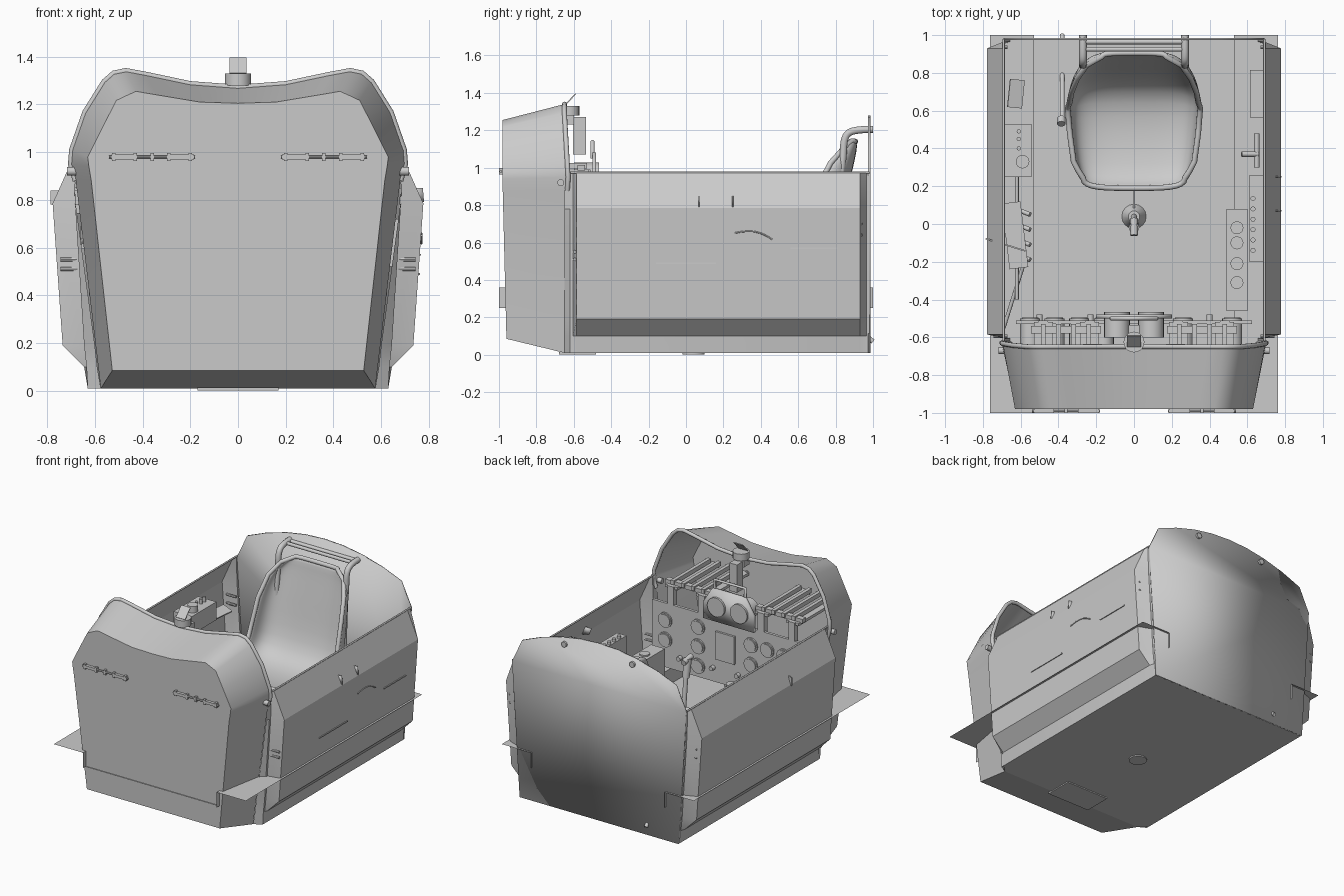
import bpy, math
from mathutils import Vector

if "Cube" in bpy.data.objects:
    bpy.data.objects.remove(bpy.data.objects["Cube"])


def mesh(name, verts, faces, angle=35, thick=0):
    me = bpy.data.meshes.new(name)
    me.from_pydata(verts, [], faces)
    ob = bpy.data.objects.new(name, me)
    bpy.context.collection.objects.link(ob)
    if thick:
        m = ob.modifiers.new("thickness", 'SOLIDIFY')
        m.thickness, m.offset = thick, 0
    bpy.ops.object.select_all(action='DESELECT')
    ob.select_set(True)
    bpy.context.view_layer.objects.active = ob
    bpy.ops.object.shade_smooth_by_angle(angle=math.radians(angle))
    return ob


def loft(name, rows, angle=35, thick=0):
    n = len(rows[0])
    faces = [(i*n+j, i*n+j+1, (i+1)*n+j+1, (i+1)*n+j)
             for i in range(len(rows)-1) for j in range(n-1)]
    return mesh(name, [p for r in rows for p in r], faces, angle, thick)


def box(name, c, s, rot=(0, 0, 0)):
    v = [(x*s[0]/2, y*s[1]/2, z*s[2]/2) for x in (-1, 1) for y in (-1, 1) for z in (-1, 1)]
    f = [(0, 1, 3, 2), (4, 6, 7, 5), (0, 4, 5, 1), (2, 3, 7, 6), (0, 2, 6, 4), (1, 5, 7, 3)]
    ob = mesh(name, v, f)
    ob.location, ob.rotation_euler = c, rot
    return ob


def rod(name, a, b, r, r2=None, n=16):
    a, b = Vector(a), Vector(b)
    q = (b-a).to_track_quat('Z', 'Y')
    r2 = r if r2 is None else r2
    ring = [(math.cos(k*math.tau/n), math.sin(k*math.tau/n)) for k in range(n)]
    v = [a+q @ Vector((x*r, y*r, 0)) for x, y in ring] + [b+q @ Vector((x*r2, y*r2, 0)) for x, y in ring]
    f = [(k, (k+1) % n, n+(k+1) % n, n+k) for k in range(n)]
    return mesh(name, v, f + [tuple(range(n-1, -1, -1)), tuple(range(n, 2*n))])


def tube(name, pts, r, cyclic=False, kind='POLY'):
    cu = bpy.data.curves.new(name, 'CURVE')
    cu.dimensions, cu.bevel_depth, cu.bevel_resolution, cu.use_fill_caps = '3D', r, 3, True
    sp = cu.splines.new(kind)
    sp.points.add(len(pts)-1)
    for p, c in zip(sp.points, pts):
        p.co = (*c, 1)
    if kind == 'NURBS':
        sp.order_u, sp.use_endpoint_u = 3, True
    sp.use_cyclic_u = cyclic
    ob = bpy.data.objects.new(name, cu)
    bpy.context.collection.objects.link(ob)


def both(half):
    return [(-x, z) for x, z in half] + [(x, z) for x, z in reversed(half) if x > 0]


# front hood: flat nose plate, flared shell and rolled rear rim
rim = both([(.575, .01), (.68, .88), (.70, .95), (.695, 1.01), (.64, 1.167), (.56, 1.295),
            (.52, 1.33), (.47, 1.34), (.39, 1.325), (.2, 1.285), (0, 1.27)])
nose = both([(.527, .085), (.615, .88), (.625, .94), (.63, .98), (.57, 1.10), (.51, 1.217),
             (.47, 1.236), (.427, 1.255), (.34, 1.24), (.16, 1.21), (0, 1.205)])
R = [(x, -.65 + .02*max(0, 1-abs(z-.95)/.35), z) for x, z in rim]
N = [(x, -.98+.02*(z < .1), z) for x, z in nose]
loft("hood_shell", [N+N[:1], R+R[:1]], 30)
mesh("nose_plate", N, [tuple(range(len(N)))])
tube("hood_rim", R[1:-1], .013)

# side skins with bulged panel between y -0.59 and 0.93
start = [(.575, .01), (.59, .1), (.6, .19), (.68, .78), (.69, .98)]
flat = [(.63, .01), (.635, .1), (.645, .19), (.683, .78), (.69, .98)]
bulge = [(.63, .01), (.645, .1), (.735, .19), (.777, .785), (.69, .98)]
for s in (-1, 1):
    rows = [[(s*x, y, z) for x, z in sec] for sec, y in
            ((start, -.65), (flat, -.62), (flat, -.605), (bulge, -.585), (bulge, .93), (flat, .965), (flat, .98))]
    loft("side_skin", rows, 25)
    tube("sill_edge", [(s*.69, -.62, .975), (s*.69, .98, .975)], .006)
    rod("canopy_pin", (s*.655, -.67, .92), (s*.717, -.67, .92), .018)
    # stepped floor shelf
    loft("floor_shelf", [[(s*.53, y, .25), (s*.53, y, .36), (s*.762, y, .36)] for y in (-1, 1)])
    # panel hinges at front and rear
    for y, z in ((-.595, .55), (-.595, .51), (.935, .70), (.935, .64)):
        rod("panel_rivet", (s*.67, y, z), (s*.745, y, z), .009, n=8)

# belly, floor, rear bulkhead
mesh("belly", [(-.575, -.65, .01), (.575, -.65, .01), (.63, -.6, .01), (.63, .98, .01),
               (-.63, .98, .01), (-.63, -.6, .01)], [(0, 5, 4, 3, 2, 1)])
rod("belly_port", (0, .04, .002), (0, .04, .03), .06)
box("belly_hatch", (0, -.58, .008), (.34, .2, .012))
mesh("floor", [(-.53, -.97, .25), (.53, -.97, .25), (.53, .975, .25), (-.53, .975, .25)], [(0, 1, 2, 3)])
back = both([(.63, .01), (.69, .97), (.61, 1.14), (.46, 1.20), (.3, 1.245), (.15, 1.27), (0, 1.278)])
mesh("rear_bulkhead", [(x, .98, z) for x, z in back], [tuple(range(len(back)))], thick=.012)

# bucket seat
path = [(.19, .54), (.21, .49), (.30, .45), (.48, .43), (.66, .45), (.76, .53),
        (.81, .68), (.845, .85), (.88, 1.0), (.90, 1.09), (.905, 1.14)]
width = [.27, .29, .32, .34, .35, .35, .34, .33, .30, .25, .17]
depth = [.06, .10, .14, .16, .17, .17, .17, .15, .11, .06, .02]
rows = []
for i, (y, z) in enumerate(path):
    a, b = path[max(i-1, 0)], path[min(i+1, len(path)-1)]
    t = Vector((b[0]-a[0], b[1]-a[1])).normalized()
    row = []
    for k in range(-8, 9):
        u = k/8
        d = depth[i]*abs(u)**3.2
        row.append((width[i]*math.sin(u*math.pi/2), y-t.y*d, z+t.x*d))
    rows.append(row)
seat = loft("seat", rows, 80, .025)
seat.modifiers.new("smooth", 'SUBSURF').levels = 1
seat.modifiers["smooth"].render_levels = 1
border = rows[0] + [r[-1] for r in rows[1:]] + rows[-1][-2::-1] + [r[0] for r in rows[-2:0:-1]]
tube("seat_rim", border, .015, True)

# head guard frame behind the seat
for s in (-1, 1):
    tube("guard_tube", [(s*.27, 1, 1.205), (s*.27, .90, 1.205), (s*.27, .845, 1.17), (s*.27, .84, 1.05),
                        (s*.27, .82, .9), (s*.27, .80, .3)], .02, kind='NURBS')
    rod("seat_support", (s*.2, .6, .25), (s*.2, .6, .45), .02)
rod("guard_bar", (-.27, .965, 1.2), (.27, .965, 1.2), .014)
rod("guard_bar", (-.27, .925, 1.2), (.27, .925, 1.2), .012)
rod("floor_lever", (-.38, 1, .07), (-.38, .55, .44), .013)
rod("floor_lever_knob", (-.385, .56, .43), (-.385, .53, .455), .022)

# control stick
rod("stick_boot", (0, .04, .25), (0, .04, .33), .065, .03)
rod("stick", (0, .04, .3), (0, .0, .68), .016)
rod("stick_grip", (0, 0, .66), (0, -.02, .79), .024, .028)
rod("stick_head", (0, .03, .775), (0, -.06, .79), .02)
rod("stick_link", (0, .04, .29), (0, .3, .29), .006)

# instrument panel with gauges
box("instrument_panel", (0, -.52, .63), (1.25, .02, .46))
gauges = [(.52, .74), (.52, .6), (.26, .76), (.26, .62), (.26, .48), (-.16, .74), (-.16, .6),
          (-.29, .74), (-.42, .73), (-.42, .6), (-.55, .73)]
for x, z in gauges:
    rod("gauge", (x, -.64, z), (x, -.50, z), .053, n=24)
    rod("gauge_face", (x, -.50, z), (x, -.494, z), .044, n=24)
box("panel_display", (.04, -.51, .67), (.15, .03, .2))
for x in (.14, .4, -.06, -.5, -.23):
    rod("panel_knob", (x, -.52, .5), (x, -.48, .5), .016)
arch = [(-.2, .85), (.2, .85), (.2, .97), (.13, 1.08), (-.13, 1.08), (-.2, .97)]
mesh("upper_panel", [(x, -.49, z) for x, z in arch], [(0, 1, 2, 3, 4, 5)], thick=.02)
for x in (-.09, .09):
    rod("upper_gauge", (x, -.6, .96), (x, -.465, .96), .068, n=24)
tube("upper_handle", [(-.12, -.5, 1.05), (-.12, -.5, 1.14), (.12, -.5, 1.14), (.12, -.5, 1.05)], .011)

# twin racks under the hood, passing through the nose plate
for s in (-1, 1):
    for x in (.235, .48):
        box("rack_plate", (s*x, -.76, .98), (.1, .48, .02))
        box("rack_bracket", (s*x, -.53, .92), (.05, .04, .14))
    for k in range(4):
        box("rack_rail", (s*(.24+k*.08), -.74, 1.01), (.025, .42, .03))
    rod("rack_rod", (s*.18, -.99, .98), (s*.54, -.99, .98), .007, n=8)
    for x in (.2, .29, .36, .43, .52):
        box("rack_stud", (s*x, -.985, .98), (.015, .03, .035))
    box("rack_cross", (s*.36, -.56, 1.0), (.37, .04, .03))
    rod("pedal_arm", (s*.2, -.75, .25), (s*.2, -.72, .45), .014)
    box("pedal", (s*.2, -.7, .45), (.12, .02, .12), (.3, 0, 0))

# reflector sight
box("sight_arm", (0, -.57, 1.17), (.06, .07, .2))
rod("sight_drum", (0, -.625, 1.28), (0, -.625, 1.33), .055, n=20)
box("sight_neck", (0, -.63, 1.26), (.08, .06, .06))
box("sight_glass", (0, -.62, 1.363), (.072, .006, .088), (math.radians(-43), 0, 0))

# left wall equipment
box("left_console", (-.615, .39, .79), (.145, .28, .13))
rod("console_dial", (-.59, .33, .85), (-.59, .33, .9), .036)
for y in (.4, .45, .49):
    rod("console_switch", (-.61, y, .85), (-.61, y, .89), .011)
box("throttle_box", (-.63, -.06, .67), (.1, .35, .15), (0, 0, .12))
for k in range(4):
    rod("throttle_lever", (-.6, -.17+k*.08, .7), (-.55, -.19+k*.08, .73), .012)
box("throttle_plate", (-.68, -.11, .81), (.22, .008, .06), (0, 0, -.3))
rod("throttle_link", (-.62, .25, .7), (-.62, -.4, .66), .01)
rod("throttle_brace", (-.69, -.55, .6), (-.58, -.2, .68), .01)
box("left_placard", (-.625, .69, .7), (.08, .15, .01), (0, .3, -.1))

# right wall equipment
box("right_console", (.545, -.19, .46), (.11, .54, .2))
for y in (-.02, -.1, -.21, -.31):
    rod("console_gauge", (.545, y, .55), (.545, y, .57), .034, n=20)
box("switch_panel", (.65, .03, .62), (.075, .46, .2))
for k in range(6):
    rod("switch", (.63, -.14+k*.055, .7), (.63, -.14+k*.055, .74), .013)
box("right_locker", (.65, .69, .62), (.07, .25, .2))
rod("crank_axle", (.66, .37, .72), (.57, .37, .74), .014)
rod("crank_handle", (.65, .3, .72), (.65, .48, .72), .014)

# fittings breaking through the right skin
box("skin_slot", (.757, 0, .49), (.01, .32, .008))
box("skin_slot", (.763, .685, .57), (.01, .25, .008))
tube("skin_arc", [(.769, .26+.02*k, .66-.0006*(k-4)**2*(2 if k > 4 else 1)) for k in range(11)], .004)
for y in (.07, .25):
    mesh("wall_flag", [(.70, y, .85), (.775, y, .85), (.78, y, .79), (.72, y, .8)], [(0, 1, 2, 3)], thick=.006)
